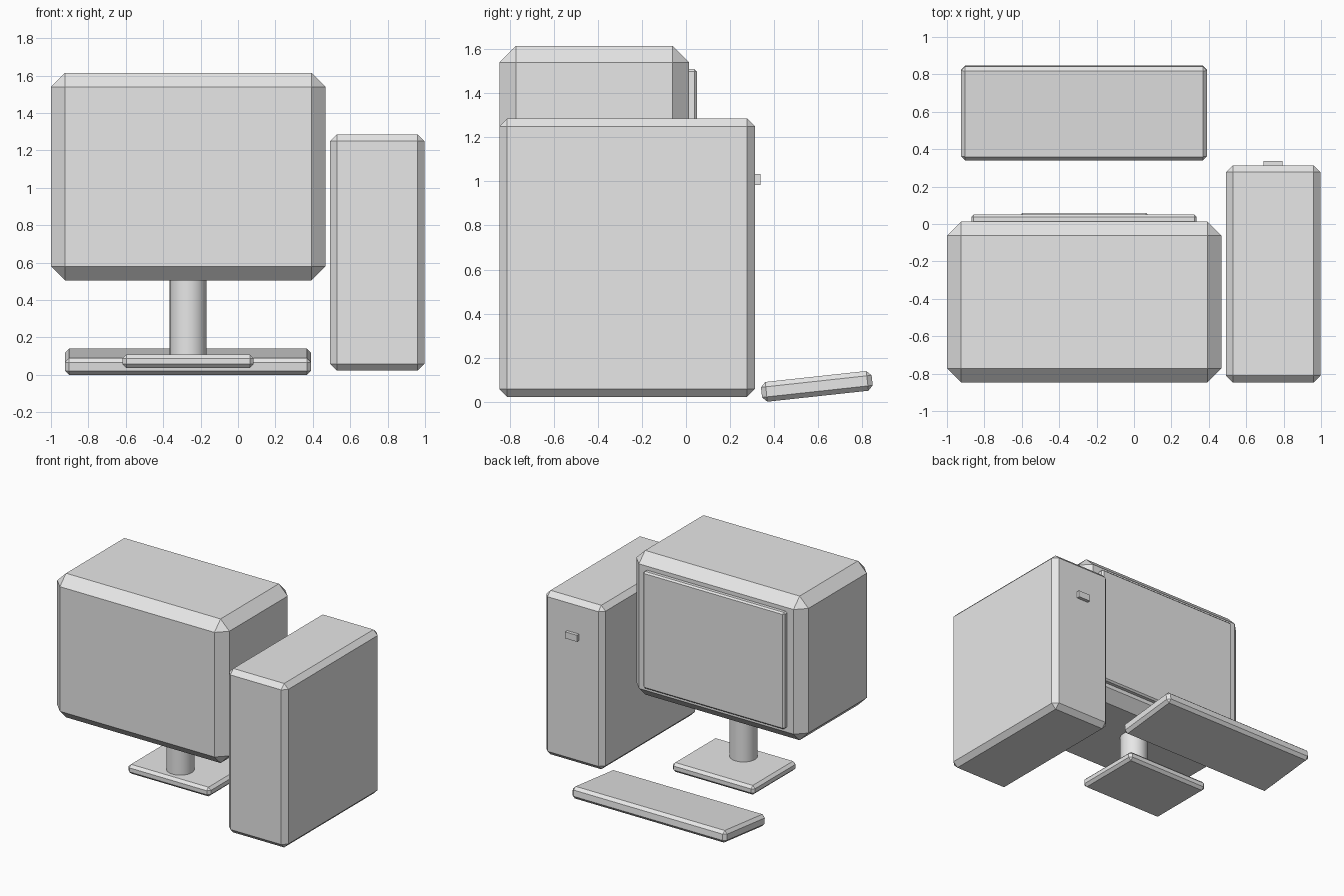
import bpy
import math
from mathutils import Vector

default_cube = bpy.data.objects.get("Cube")
if default_cube:
    bpy.data.objects.remove(default_cube, do_unlink=True)

# One plain grey for every part
GREY = (0.8, 0.8, 0.8, 1.0)
grey = bpy.data.materials.new("plain_grey")
grey.use_nodes = True
grey.diffuse_color = GREY
grey.node_tree.nodes["Principled BSDF"].inputs["Base Color"].default_value = GREY


def box(name, low, high, chamfer=0.0, tilt=0.0):
    """Box between two corners, with an optional flat chamfer and tilt about x."""
    low, high = Vector(low), Vector(high)
    bpy.ops.mesh.primitive_cube_add(size=1, location=(low + high) / 2)
    part = bpy.context.object
    part.name = name
    part.scale = high - low
    bpy.ops.object.transform_apply(location=False, rotation=False, scale=True)
    part.rotation_euler.x = math.radians(tilt)
    if chamfer:
        bevel = part.modifiers.new("chamfer", 'BEVEL')
        bevel.width = chamfer
        bevel.segments = 1
        bevel.limit_method = 'NONE'
    part.data.materials.append(grey)
    return part


# Monitor housing and the raised screen on its +y face
box("monitor_housing", (-1, -0.847, 0.505), (0.467, 0.013, 1.615), 0.075)
box("screen", (-0.87, -0.02, 0.61), (0.335, 0.05, 1.51), 0.012)

# Stand: flat foot and round post
box("stand_foot", (-0.617, -0.47, 0.037), (0.083, 0.06, 0.108), 0.02)
bpy.ops.mesh.primitive_cylinder_add(vertices=32, radius=0.098, depth=0.5,
                                    location=(-0.267, -0.32, 0.33))
post = bpy.context.object
post.name = "stand_post"
post.data.materials.append(grey)
bpy.ops.object.shade_smooth_by_angle(angle=math.radians(30))

# Computer tower with its power button
box("tower_case", (0.492, -0.847, 0.022), (0.997, 0.313, 1.285), 0.036)
box("power_button", (0.693, 0.29, 0.983), (0.793, 0.338, 1.033))

# Keyboard, raised along its far edge
box("keyboard", (-0.925, 0.341, 0.025), (0.39, 0.846, 0.115), 0.022, tilt=6.2)
